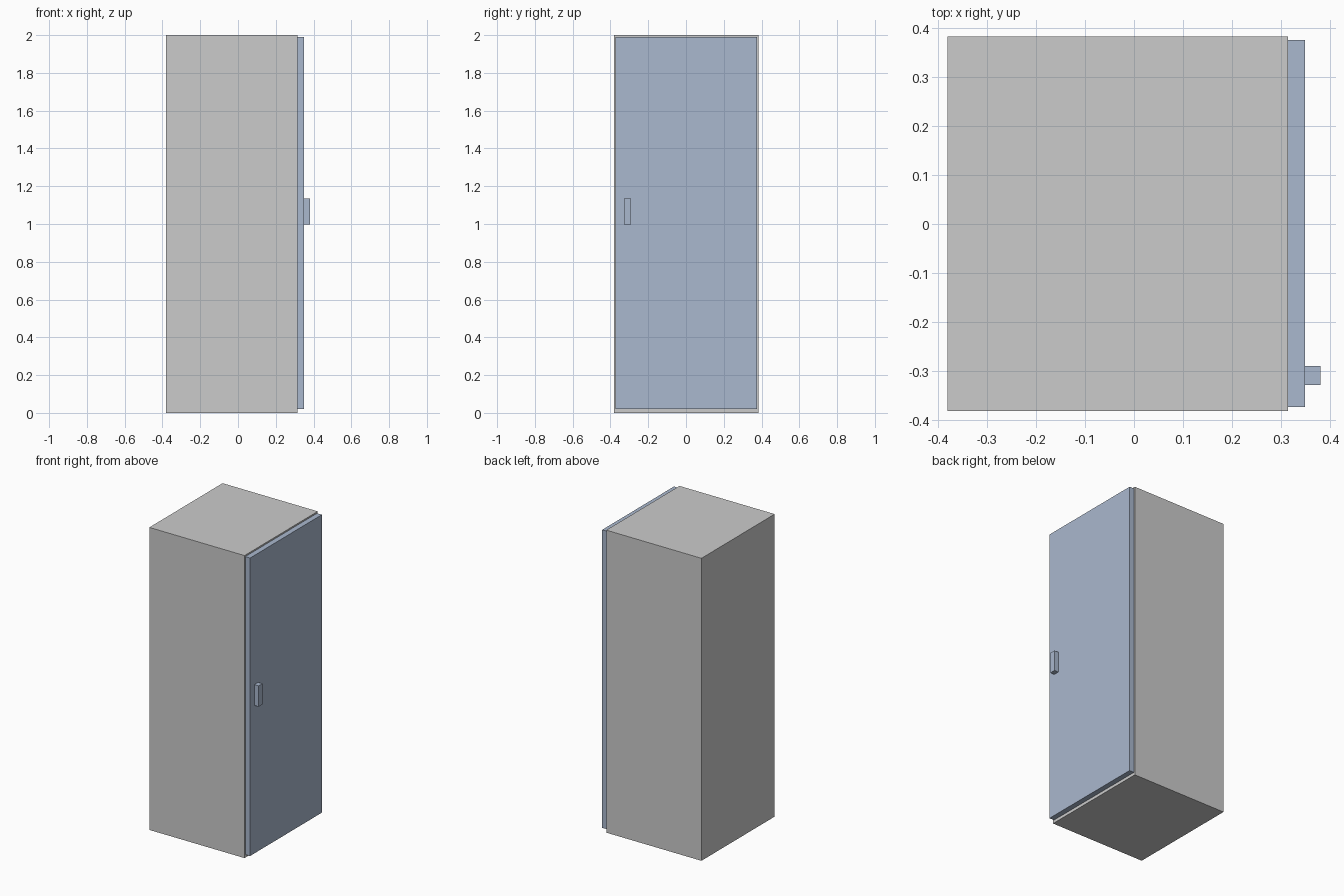
import bpy
import bmesh
from mathutils import Vector

if "Cube" in bpy.data.objects:
    bpy.data.objects.remove(bpy.data.objects["Cube"])


def box(name, lo, hi, material=None):
    """Flat-faced box spanning two opposite corners."""
    lo, hi = Vector(lo), Vector(hi)
    bm = bmesh.new()
    bmesh.ops.create_cube(bm, size=1)
    bmesh.ops.scale(bm, vec=hi - lo, verts=bm.verts)
    bmesh.ops.translate(bm, vec=(lo + hi) / 2, verts=bm.verts)
    mesh = bpy.data.meshes.new(name)
    bm.to_mesh(mesh)
    bm.free()
    obj = bpy.data.objects.new(name, mesh)
    bpy.context.collection.objects.link(obj)
    if material:
        mesh.materials.append(material)
    return obj


blue_grey = bpy.data.materials.new("blue_grey")
blue_grey.diffuse_color = (0.40, 0.48, 0.62, 1)
blue_grey.use_nodes = True
blue_grey.node_tree.nodes["Principled BSDF"].inputs["Base Color"].default_value = blue_grey.diffuse_color

# Cabinet body
box("cabinet_body", (-0.381, -0.382, 0), (0.315, 0.383, 2))

# Door on the right side, slightly inset from the body outline
box("door", (0.315, -0.374, 0.02), (0.35, 0.376, 1.99), blue_grey)

# Door handle
box("door_handle", (0.35, -0.329, 0.998), (0.381, -0.29, 1.136), blue_grey)
